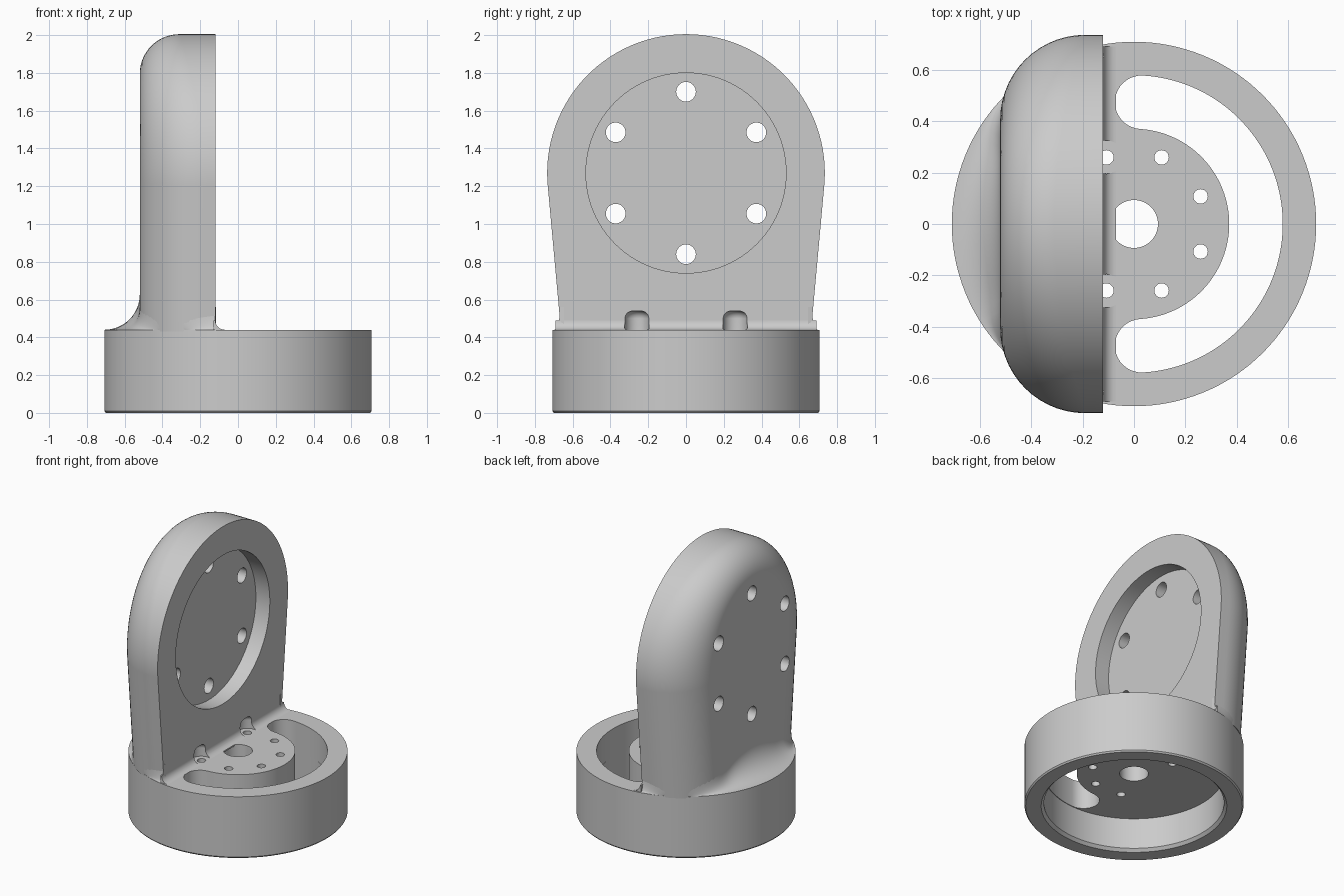
import bpy
import bmesh
from math import sin, cos, pi, radians
from mathutils import Vector

cube = bpy.data.objects.get("Cube")
if cube:
    bpy.data.objects.remove(cube, do_unlink=True)

grey = bpy.data.materials.new("plain_grey")
grey.use_nodes = True
grey.diffuse_color = (0.6, 0.6, 0.6, 1)
grey.node_tree.nodes["Principled BSDF"].inputs["Base Color"].default_value = grey.diffuse_color


def loft(name, rings):
    """Skin closed rings of points one after another and cap both ends."""
    bm = bmesh.new()
    rows = [[bm.verts.new(p) for p in ring] for ring in rings]
    n = len(rows[0])
    for a, b in zip(rows, rows[1:]):
        for i in range(n):
            j = (i + 1) % n
            bm.faces.new((a[i], a[j], b[j], b[i]))
    bm.faces.new(rows[0])
    bm.faces.new(rows[-1])
    bmesh.ops.recalc_face_normals(bm, faces=bm.faces)
    mesh = bpy.data.meshes.new(name)
    bm.to_mesh(mesh)
    bm.free()
    mesh.materials.append(grey)
    obj = bpy.data.objects.new(name, mesh)
    bpy.context.collection.objects.link(obj)
    return obj


def turned(name, profile, u=0, v=0, axis="z", n=48):
    """Round body from (radius, height) pairs, centred on (x, y) or (y, z)."""
    rings = []
    for r, h in profile:
        pts = [(u + r * cos(2 * pi * i / n), v + r * sin(2 * pi * i / n)) for i in range(n)]
        rings.append([(a, b, h) if axis == "z" else (h, a, b) for a, b in pts])
    return loft(name, rings)


def cut(obj, cutters):
    """Subtract the cutters, keep the result and drop the cutters."""
    for c in cutters:
        c.hide_render = True
        mod = obj.modifiers.new("cut", "BOOLEAN")
        mod.operation = "DIFFERENCE"
        mod.solver = "EXACT"
        mod.object = c
    deps = bpy.context.evaluated_depsgraph_get()
    mesh = bpy.data.meshes.new_from_object(obj.evaluated_get(deps))
    obj.modifiers.clear()
    obj.data = mesh
    for c in cutters:
        bpy.data.objects.remove(c, do_unlink=True)


def smooth(obj):
    bpy.ops.object.select_all(action="DESELECT")
    obj.select_set(True)
    bpy.context.view_layer.objects.active = obj
    bpy.ops.object.shade_smooth_by_angle(angle=radians(30))
    mod = obj.modifiers.new("weighted", "WEIGHTED_NORMAL")
    mod.keep_sharp = True


TOP = 0.44               # top of the round base
FRONT, BACK = -0.12, -0.52
CZ, R = 1.27, 0.735      # centre height and radius of the upright's arch

# Round base, hollow underneath
base = turned("round_base", [(0.582, 0.24), (0.582, 0.02), (0.6, 0), (0.7, 0),
                             (0.708, 0.01), (0.708, TOP)], n=128)

# Curved slot around the hub
end = radians(86.4)
mid, half = 0.474, 0.104
slot = []
for i in range(65):
    a = -end + 2 * end * i / 64
    slot.append(((mid + half) * cos(a), (mid + half) * sin(a)))
for sign, k in ((1, 65), (-1, 65)):
    cx, cy = mid * cos(end), sign * mid * sin(end)
    start = end if sign > 0 else pi - end
    slot += [(cx + half * cos(start + pi * i / 16), cy + half * sin(start + pi * i / 16))
             for i in range(1, 16)]
    if sign > 0:
        for i in range(k):
            a = end - 2 * end * i / 64
            slot.append(((mid - half) * cos(a), (mid - half) * sin(a)))
cutters = [loft("slot_cutter", [[(x, y, z) for x, y in slot] for z in (0.2, 0.5)])]

# Hub bore and screw holes
cutters.append(turned("bore_cutter", [(0.093, 0.2), (0.093, 0.5)]))
for deg in (22.5, 67.5, 112.5):
    for s in (-1, 1):
        a = radians(s * deg)
        cutters.append(turned("screw_cutter", [(0.028, 0.2), (0.028, 0.5)],
                              0.28 * cos(a), 0.28 * sin(a), n=24))
cut(base, cutters)

# Upright: arch outline with straight tapered legs, rounded over at the back
lean = radians(5.2)
outline = []             # (y, z, normal angle)
for i in range(73):
    a = -lean + (pi + 2 * lean) * i / 72
    outline.append((R * cos(a), CZ + R * sin(a), a))
for y, z, a, at in ((*outline[0], 0), (*outline[-1], len(outline) + 1)):
    drop = z - (TOP - 0.01)
    y -= drop * (0.091 if y > 0 else -0.091)
    outline.insert(at, (y, TOP - 0.01, a))


def arch(t):
    ring = []
    for y, z, a in outline:
        r = 0.33 - 0.12 * max(0, sin(a)) ** 2
        inset = r * (1 - cos(t))
        x = BACK + r * (1 - sin(t))
        dz = 0 if z < TOP else inset * sin(a)
        ring.append((x, y - inset * cos(a), z - dz))
    return ring


rings = [[(FRONT, y, z) for y, z, a in outline]]
rings += [arch(pi / 2 * i / 14) for i in range(15)]
upright = loft("upright", rings)


def recesses():
    """Round-topped screw pockets at the foot of the upright."""
    prof = [(0.065, 0.4), (0.065, 0.5)]
    prof += [(0.025 + 0.04 * cos(t), 0.5 + 0.04 * sin(t))
             for t in (pi / 8, pi / 4, 3 * pi / 8, pi / 2)]
    return [turned("recess_cutter", prof, -0.107, s * 0.26, n=32) for s in (-1, 1)]


# Shallow round seat and six through holes
cutters = recesses()
cutters.append(turned("seat_cutter", [(0.53, FRONT - 0.11), (0.53, 0)], 0, CZ, "x", 96))
for i in range(6):
    a = pi / 2 + i * pi / 3
    cutters.append(turned("bolt_cutter", [(0.052, -0.7), (0.052, 0.1)],
                          0.43 * cos(a), CZ + 0.43 * sin(a), "x", 32))
cut(upright, cutters)

# Small fillet along the front foot
section = [(FRONT - 0.01, TOP - 0.01), (FRONT + 0.05, TOP - 0.01)]
section += [(FRONT + 0.05 - 0.05 * sin(t), TOP + 0.05 - 0.05 * cos(t))
            for t in [pi / 2 * i / 8 for i in range(9)]]
section.append((FRONT - 0.01, TOP + 0.05))
front_fillet = loft("front_fillet", [[(x, y, z) for x, z in section] for y in (-0.69, 0.69)])
cut(front_fillet, recesses())

# Flare from the foot of the upright out to the base rim
w, c = 0.667, 0.33
side = [Vector((FRONT, w)), Vector((-0.155, w))]
side += [Vector((BACK + c - c * sin(t), w - c + c * cos(t)))
         for t in [pi / 2 * i / 16 for i in range(17)]]
side += [Vector((BACK, (w - c) * (1 - i / 8))) for i in range(1, 9)]
foot = side + [Vector((p.x, -p.y)) for p in reversed(side[:-1])]
rings = []
for p in foot:
    q = p * (0.707 / p.length)
    h = max(0.12, (q - p).length)
    core = p * 0.97
    ring = [(core.x, core.y, TOP - 0.01), (q.x, q.y, TOP - 0.01)]
    for i in range(13):
        t = pi / 2 * i / 12
        m = q + (p - q) * sin(t)
        ring.append((m.x, m.y, TOP + h * (1 - cos(t))))
    ring.append((core.x, core.y, TOP + h))
    rings.append(ring)
flare = loft("rear_flare", rings)

for part in (base, upright, front_fillet, flare):
    smooth(part)
